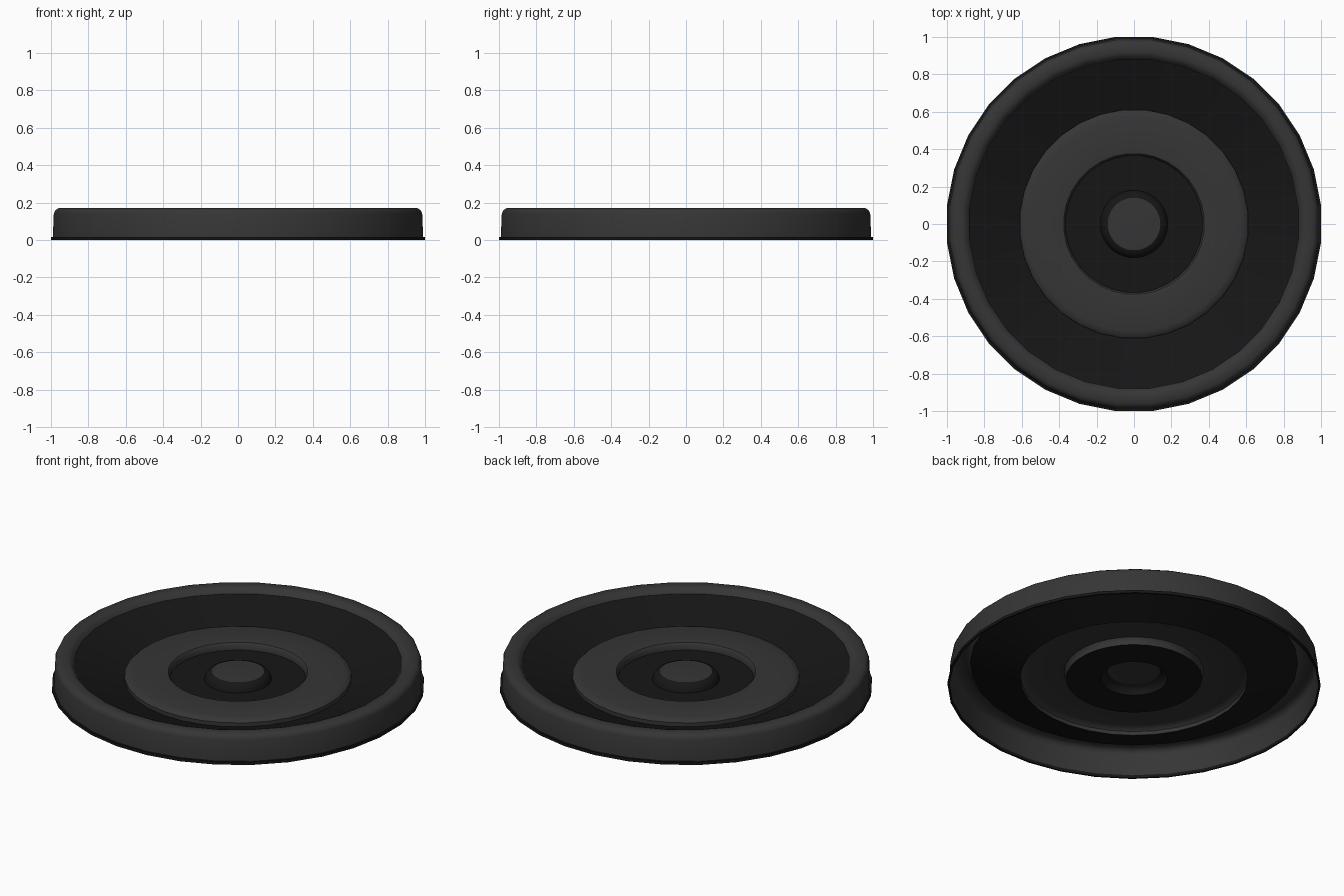
import bpy, bmesh, math

if "Cube" in bpy.data.objects:
    bpy.data.objects.remove(bpy.data.objects["Cube"])

SEGMENTS = 32
K = 1 / math.cos(math.pi / SEGMENTS)  # flats, not corners, touch the measured radius


def material(name, value):
    m = bpy.data.materials.new(name)
    m.diffuse_color = (value, value, value, 1)
    m.use_nodes = True
    m.node_tree.nodes["Principled BSDF"].inputs["Base Color"].default_value = m.diffuse_color
    return m


GREY = material("grey", 0.036)
DARK = material("dark", 0.008)


def lathe(name, profile, mat, closed=False, cap=False):
    """Spin a (radius, z) profile, listed from outside to inside, around z."""
    bm = bmesh.new()
    rings = []
    for r, z in profile:
        ring = []
        for i in range(SEGMENTS):
            a = (i + 0.5) * math.tau / SEGMENTS
            ring.append(bm.verts.new((r * K * math.cos(a), r * K * math.sin(a), z)))
        rings.append(ring)
    pairs = list(zip(rings, rings[1:]))
    if closed:
        pairs.append((rings[-1], rings[0]))
    for a, b in pairs:
        for i in range(SEGMENTS):
            j = (i + 1) % SEGMENTS
            bm.faces.new((a[i], a[j], b[j], b[i]))
    if cap:
        bm.faces.new(rings[-1])
    mesh = bpy.data.meshes.new(name)
    bm.to_mesh(mesh)
    bm.free()
    mesh.materials.append(mat)
    ob = bpy.data.objects.new(name, mesh)
    bpy.context.collection.objects.link(ob)
    bpy.context.view_layer.objects.active = ob
    ob.select_set(True)
    bpy.ops.object.shade_smooth_by_angle(angle=math.radians(40))
    ob.select_set(False)
    return ob


# Thin dark lip around the base
lathe("base_lip", [(1.0, 0), (1.0, 0.017), (0.99, 0.017), (0.99, 0)], DARK, closed=True)

# Outer wall and rounded rim, open underneath
lathe("outer_rim", [(0.99, 0.017), (0.985, 0.14), (0.978, 0.158), (0.96, 0.17),
                    (0.915, 0.17), (0.895, 0.162), (0.88, 0.14)], GREY)

# Dark cone sloping down to the middle ring
lathe("cone", [(0.88, 0.14), (0.61, 0.045)], DARK)

# Raised middle ring
lathe("middle_ring", [(0.61, 0.045), (0.61, 0.068), (0.597, 0.08), (0.57, 0.086),
                      (0.40, 0.09), (0.375, 0.087), (0.365, 0.075), (0.365, 0.045)], GREY)

# Sunken floor and the side of the centre button
lathe("centre_floor", [(0.365, 0.045), (0.18, 0.045), (0.175, 0.065), (0.162, 0.082),
                       (0.14, 0.09)], DARK)

# Light button top
lathe("centre_button", [(0.14, 0.09), (0.07, 0.094)], GREY, cap=True)
